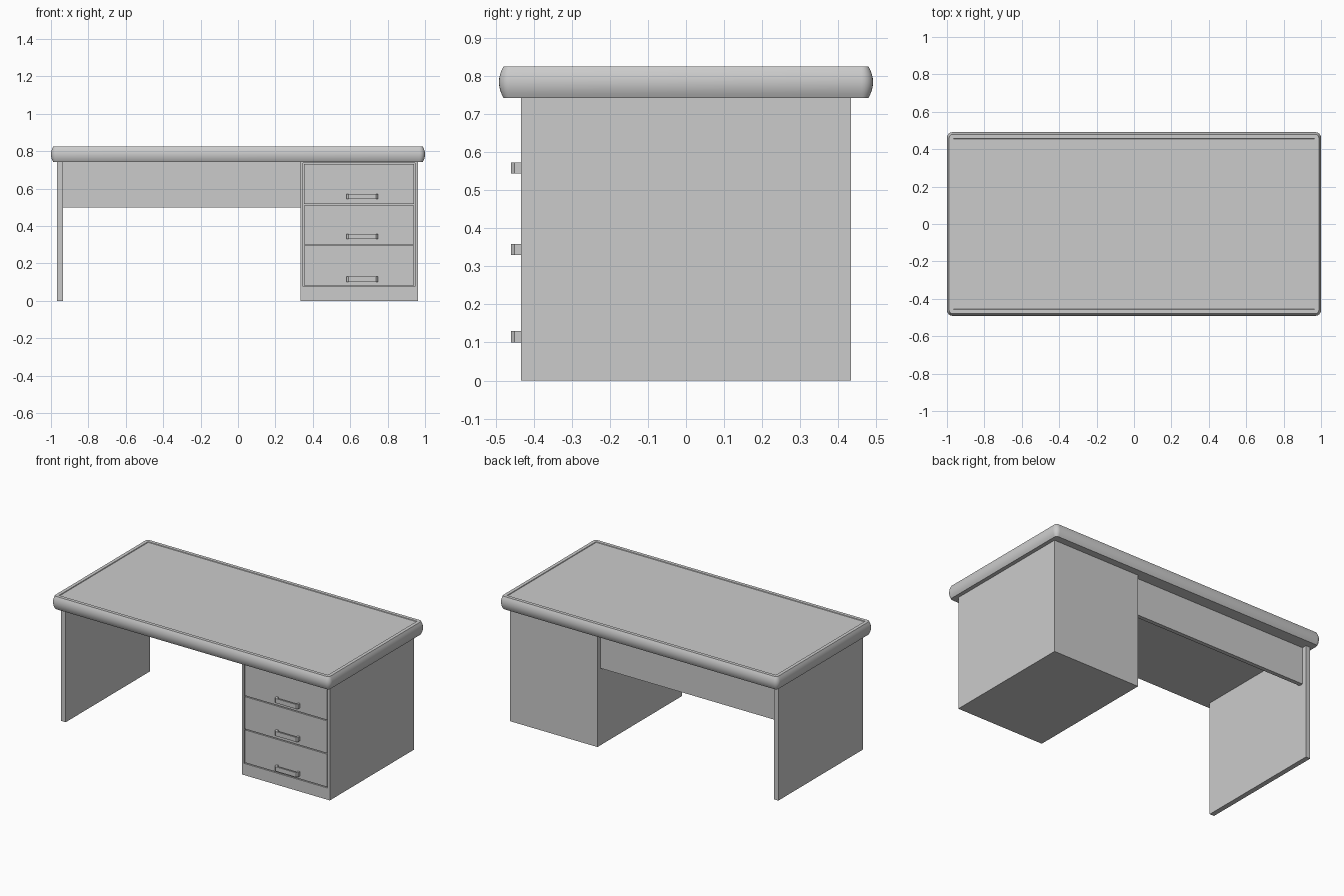
import bpy, bmesh, math

if "Cube" in bpy.data.objects:
    bpy.data.objects.remove(bpy.data.objects["Cube"])


def finish(name, bm, smooth=False):
    bmesh.ops.recalc_face_normals(bm, faces=bm.faces)
    mesh = bpy.data.meshes.new(name)
    bm.to_mesh(mesh)
    bm.free()
    ob = bpy.data.objects.new(name, mesh)
    bpy.context.collection.objects.link(ob)
    if smooth:
        bpy.context.view_layer.objects.active = ob
        ob.select_set(True)
        bpy.ops.object.shade_smooth_by_angle(angle=math.radians(30))
        ob.select_set(False)
    return ob


def prism(bm, points, z0, z1):
    """Extrude a plan outline from z0 up to z1."""
    face = bm.faces.new([bm.verts.new((x, y, z0)) for x, y in points])
    ext = bmesh.ops.extrude_face_region(bm, geom=[face])
    for v in ext["geom"]:
        if isinstance(v, bmesh.types.BMVert):
            v.co.z = z1


def box(name, x0, x1, y0, y1, z0, z1):
    bm = bmesh.new()
    prism(bm, [(x0, y0), (x1, y0), (x1, y1), (x0, y1)], z0, z1)
    return finish(name, bm)


def rounded_ring(bm, hx, hy, r, z, steps=6):
    ring = []
    for i, (sx, sy) in enumerate([(1, 1), (-1, 1), (-1, -1), (1, -1)]):
        for k in range(steps + 1):
            a = math.pi / 2 * (i + k / steps)
            ring.append(bm.verts.new((sx * (hx - r) + r * math.cos(a),
                                      sy * (hy - r) + r * math.sin(a), z)))
    return ring


HX, HY, Z0, Z1 = 1.0, 0.491, 0.742, 0.825
FRONT, BACK = -0.433, 0.433

# Desktop: bowed edge profile, rim and slightly sunken writing surface
profile = []
for k in range(9):
    t = k / 4 - 1
    profile.append((0.012 * t * t, 0.03, (Z0 + Z1) / 2 + t * (Z1 - Z0) / 2))
profile += [(0.034, 0.003, Z1), (0.036, 0.003, Z1 - 0.004)]
bm = bmesh.new()
rings = [rounded_ring(bm, HX - d, HY - d, max(r - d, 0.003), z) for d, r, z in profile]
for a, b in zip(rings, rings[1:]):
    n = len(a)
    for i in range(n):
        j = (i + 1) % n
        bm.faces.new((a[i], a[j], b[j], b[i]))
bm.faces.new(rings[0])
bm.faces.new(rings[-1])
finish("desktop", bm, smooth=True)

# Side leg panel and modesty panel
box("leg_panel", -0.967, -0.935, FRONT, BACK, 0, Z0)
box("modesty_panel", -0.935, 0.333, 0.375, 0.402, 0.5, Z0)

# Drawer cabinet with a shallow recessed front
DX0, DX1, DZ0, DZ1 = 0.348, 0.947, 0.076, 0.737
box("cabinet_body", 0.333, 0.963, FRONT + 0.02, BACK, 0, Z0)
box("cabinet_left_stile", 0.333, DX0, FRONT, FRONT + 0.02, 0, Z0)
box("cabinet_right_stile", DX1, 0.963, FRONT, FRONT + 0.02, 0, Z0)
box("cabinet_plinth", DX0, DX1, FRONT, FRONT + 0.02, 0, DZ0)
box("cabinet_top_rail", DX0, DX1, FRONT, FRONT + 0.02, DZ1, Z0)

# Drawer fronts with chamfered pull handles
gap = 0.006
edges = [DZ0, 0.295, 0.511, DZ1 - gap]
handles = [0.115, 0.344, 0.558]
for i in range(3):
    top = edges[i + 1]
    box(f"drawer_front_{i + 1}", DX0 + gap, DX1 - gap, FRONT, FRONT + 0.02,
        edges[i] + gap, top)
    half = [(0.084, FRONT), (0.084, -0.4505), (0.073, -0.459)]
    inner = [(0.070, -0.448), (0.070, FRONT)]
    right = inner[::-1][:1] + half + []
    outline = [(0.664 + x, y) for x, y in half]
    outline += [(0.664 - x, y) for x, y in half[::-1]]
    outline += [(0.664 - x, y) for x, y in inner[::-1]]
    outline += [(0.664 + x, y) for x, y in inner]
    bm = bmesh.new()
    prism(bm, outline, handles[i] - 0.0145, handles[i] + 0.0145)
    finish(f"drawer_handle_{i + 1}", bm)
